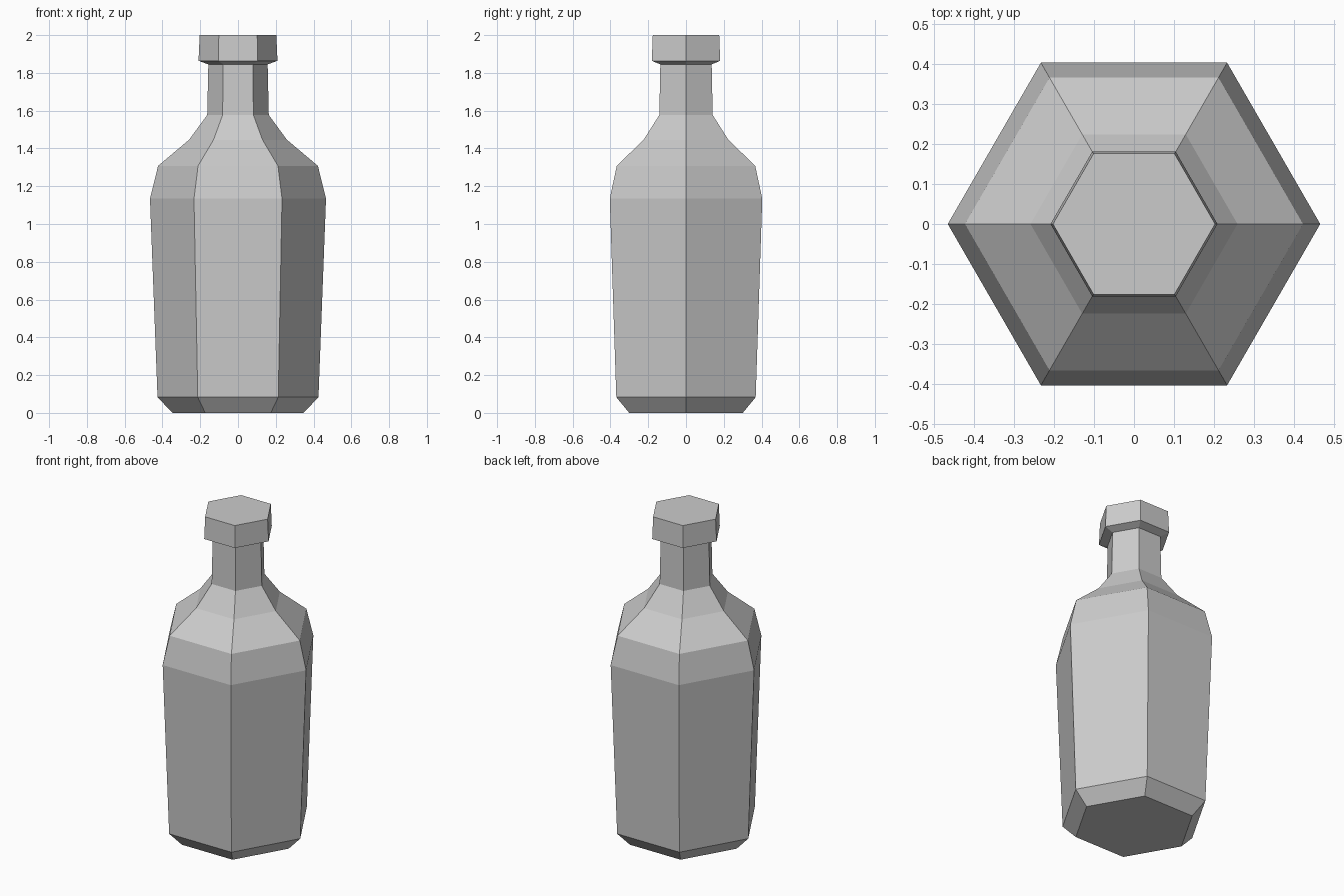
import bpy, bmesh
from math import cos, sin, pi

if "Cube" in bpy.data.objects:
    bpy.data.objects.remove(bpy.data.objects["Cube"])

SIDES = 6


def lathe(name, profile):
    """Closed six-sided solid from (radius, height) pairs, corners on the x axis."""
    bm = bmesh.new()
    rings = [[bm.verts.new((r * cos(2 * pi * i / SIDES), r * sin(2 * pi * i / SIDES), z))
              for i in range(SIDES)] for r, z in profile]
    for low, high in zip(rings, rings[1:]):
        for i in range(SIDES):
            j = (i + 1) % SIDES
            bm.faces.new((low[i], low[j], high[j], high[i]))
    bm.faces.new(rings[0][::-1])
    bm.faces.new(rings[-1])
    mesh = bpy.data.meshes.new(name)
    bm.to_mesh(mesh)
    bm.free()
    obj = bpy.data.objects.new(name, mesh)
    bpy.context.collection.objects.link(obj)
    return obj


# Bottle: chamfered base, flared body, shoulder, neck and closed lip
lathe("bottle", [
    (0.347, 0.0), (0.426, 0.083),                     # base
    (0.466, 1.135), (0.423, 1.308),                   # body
    (0.259, 1.446), (0.163, 1.577),                   # shoulder
    (0.157, 1.845), (0.209, 1.864), (0.203, 2.0),     # neck and lip
])
